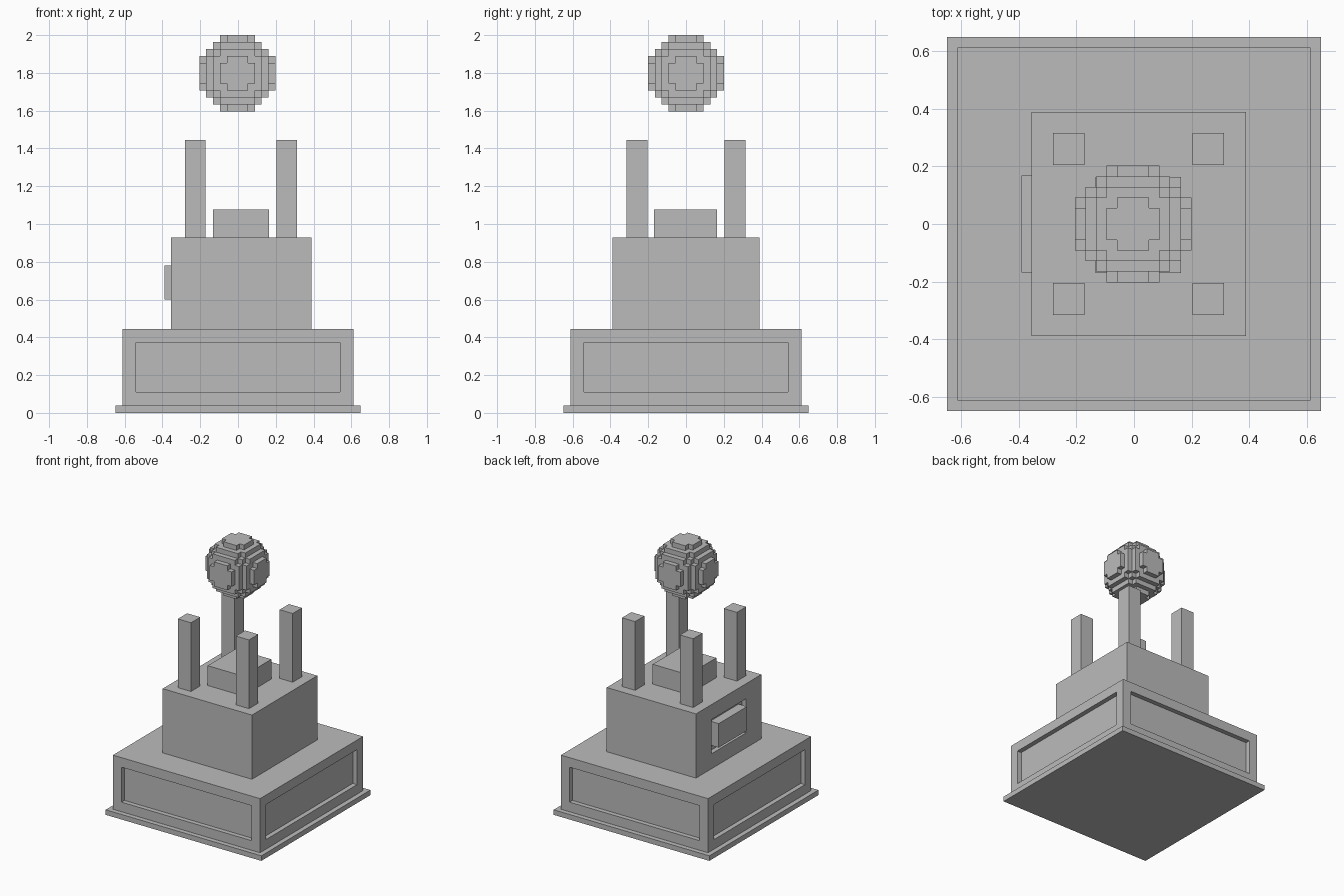
import bpy, bmesh
from mathutils import Vector

if "Cube" in bpy.data.objects:
    bpy.data.objects.remove(bpy.data.objects["Cube"])

# Single stone colour
stone = bpy.data.materials.new("stone_grey")
stone.use_nodes = True
GREY = (0.5, 0.5, 0.5, 1)
stone.diffuse_color = GREY
stone.node_tree.nodes["Principled BSDF"].inputs["Base Color"].default_value = GREY


def finish(bm, name):
    mesh = bpy.data.meshes.new(name)
    bm.to_mesh(mesh)
    bm.free()
    mesh.materials.append(stone)
    obj = bpy.data.objects.new(name, mesh)
    bpy.context.collection.objects.link(obj)
    return obj


def box(low, high):
    low, high = Vector(low), Vector(high)
    bm = bmesh.new()
    bmesh.ops.create_cube(bm, size=1)
    bmesh.ops.scale(bm, vec=high - low, verts=bm.verts)
    bmesh.ops.translate(bm, vec=(low + high) / 2, verts=bm.verts)
    bm.normal_update()
    return bm


def recess(bm, face, margin, depth, side_scale=1):
    """Sink a rectangular panel into a face."""
    bmesh.ops.inset_individual(bm, faces=[face], thickness=margin, use_even_offset=True)
    for v in face.verts:
        v.co.y *= side_scale
    bmesh.ops.inset_individual(bm, faces=[face], thickness=0, depth=-depth)


# Plinth slab
finish(box((-0.648, -0.648, 0), (0.648, 0.648, 0.038)), "plinth")

# Wide base with a sunken panel on each side
bm = box((-0.612, -0.612, 0.038), (0.612, 0.612, 0.445))
for f in [f for f in bm.faces if abs(f.normal.z) < 0.5]:
    recess(bm, f, 0.072, 0.035)
finish(bm, "base")

# Upper block with a recess on its right side
bm = box((-0.355, -0.388, 0.445), (0.388, 0.388, 0.928))
side = next(f for f in bm.faces if f.normal.x < -0.5)
recess(bm, side, 0.113, 0.035, side_scale=0.75)
finish(bm, "upper_block")

# Plate standing in the recess
finish(box((-0.39, -0.168, 0.6), (-0.32, 0.168, 0.78)), "side_plate")

# Pedestal below the globe
finish(box((-0.133, -0.17, 0.928), (0.163, 0.163, 1.077)), "pedestal")

# Four corner pillars
for x_name, x in (("right", -0.28), ("left", 0.203)):
    for y_name, y in (("front", -0.315), ("back", 0.205)):
        finish(box((x, y, 0.928), (x + 0.109, y + 0.11, 1.445)),
               f"pillar_{y_name}_{x_name}")

# Floating globe made of small blocks, only the outer faces
STEP = 0.0367
R = range(-5, 6)
cells = {(i, j, k) for i in R for j in R for k in R
         if i * i + j * j + k * k <= 5.5 ** 2}
centre = Vector((-0.003, 0, 1.798))
bm = bmesh.new()
for cell in cells:
    for axis in range(3):
        for sign in (-1, 1):
            near = list(cell)
            near[axis] += sign
            if tuple(near) in cells:
                continue
            n, u, v = Vector(), Vector(), Vector()
            n[axis] = sign / 2
            u[(axis + 1) % 3] = 0.5
            v[(axis + 2) % 3] = sign / 2
            mid = Vector(cell) + n
            bm.faces.new([bm.verts.new(centre + STEP * p) for p in
                          (mid - u - v, mid + u - v, mid + u + v, mid - u + v)])
bmesh.ops.remove_doubles(bm, verts=bm.verts, dist=STEP / 10)
finish(bm, "globe")
